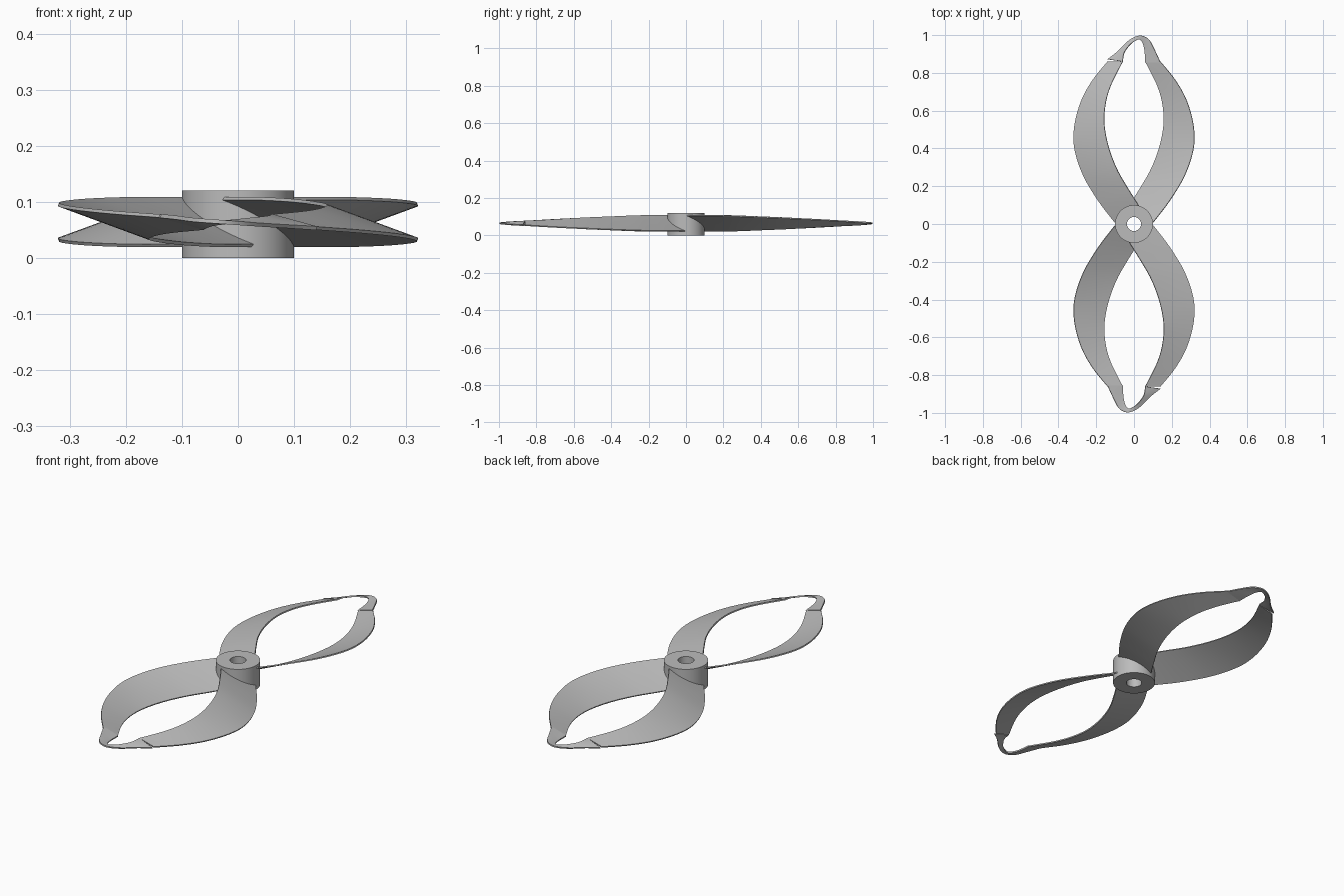
import bpy, math
from mathutils import Vector, Matrix

cube = bpy.data.objects.get("Cube")
if cube:
    bpy.data.objects.remove(cube, do_unlink=True)

MID = 0.064      # height of the blade plane
HUB_R, BORE_R, HUB_H = 0.10, 0.037, 0.12

grey = bpy.data.materials.new("light grey")
grey.use_nodes = True
colour = (0.5, 0.5, 0.5, 1)
grey.diffuse_color = colour
grey.node_tree.nodes["Principled BSDF"].inputs["Base Color"].default_value = colour


def spline(points, steps=8):
    """Smooth curve through the points."""
    p = [Vector(q) for q in points]
    p = [2 * p[0] - p[1]] + p + [2 * p[-1] - p[-2]]
    out = []
    for a, b, c, d in zip(p, p[1:], p[2:], p[3:]):
        for i in range(steps):
            t = i / steps
            out.append(0.5 * (2 * b + (c - a) * t + (2 * a - 5 * b + 4 * c - d) * t * t
                              + (3 * b - a - 3 * c + d) * t ** 3))
    return out + [p[-2]]


def finish(obj):
    bpy.ops.object.select_all(action="DESELECT")
    obj.select_set(True)
    bpy.context.view_layer.objects.active = obj
    for mod in list(obj.modifiers):
        bpy.ops.object.modifier_apply(modifier=mod.name)
    bpy.ops.object.shade_smooth_by_angle(angle=math.radians(35))


def add_mesh(name, verts, faces):
    mesh = bpy.data.meshes.new(name)
    mesh.from_pydata([tuple(v) for v in verts], [], faces)
    mesh.materials.append(grey)
    obj = bpy.data.objects.new(name, mesh)
    bpy.context.collection.objects.link(obj)
    return obj


def band(name, outer, inner, thickness, across=6):
    """Thin sheet spanning two edge curves."""
    a, b = spline(outer), spline(inner)
    verts = [p.lerp(q, j / across) for p, q in zip(a, b) for j in range(across + 1)]
    n = across + 1
    faces = [(i * n + j, i * n + j + 1, (i + 1) * n + j + 1, (i + 1) * n + j)
             for i in range(len(a) - 1) for j in range(across)]
    obj = add_mesh(name, verts, faces)
    mod = obj.modifiers.new("thickness", "SOLIDIFY")
    mod.thickness = thickness
    mod.offset = 0
    finish(obj)
    return obj


def copy_turned(obj, name, matrix):
    twin = obj.copy()
    twin.data = obj.data.copy()
    twin.name = name
    twin.data.transform(matrix)
    bpy.context.collection.objects.link(twin)
    return twin


# Hub: a ring with a bore
N = 64
profile = [(HUB_R, 0), (HUB_R, HUB_H), (BORE_R, HUB_H), (BORE_R, 0)]
hub_verts = [(r * math.cos(2 * math.pi * i / N), r * math.sin(2 * math.pi * i / N), z)
             for i in range(N) for r, z in profile]
hub_faces = [(i * 4 + j, (i + 1) % N * 4 + j, (i + 1) % N * 4 + (j + 1) % 4, i * 4 + (j + 1) % 4)
             for i in range(N) for j in range(4)]
finish(add_mesh("hub", hub_verts, hub_faces))

# Blade edges in plan, with half height above or below the blade plane
outer = [(0.095, 0.0), (0.19, 0.125), (0.27, 0.26), (0.315, 0.4),
         (0.315, 0.52), (0.28, 0.65), (0.22, 0.76), (0.14, 0.86)]
inner = [(-0.03, 0.09), (0.03, 0.185), (0.09, 0.29), (0.135, 0.41),
         (0.157, 0.53), (0.15, 0.64), (0.12, 0.74), (0.06, 0.86)]
rise = [0.042, 0.042, 0.039, 0.034, 0.029, 0.023, 0.017, 0.011]
blade_right = band("back_right_blade",
                   [(x, y, MID + h) for (x, y), h in zip(outer, rise)],
                   [(x, y, MID - h) for (x, y), h in zip(inner, rise)], 0.006)

# Opposite blade: turned half way round the long axis
pivot = Matrix.Translation((0, 0, MID))
flip = pivot @ Matrix.Rotation(math.pi, 4, "Y") @ pivot.inverted()
blade_left = copy_turned(blade_right, "back_left_blade", flip)

# Tip loop joining the two blades
tip_outer = [(-0.14, 0.872), (-0.09, 0.91), (-0.04, 0.96), (0.0, 0.988),
             (0.04, 0.997), (0.08, 0.975), (0.11, 0.92), (0.14, 0.855)]
tip_inner = [(-0.06, 0.86), (-0.052, 0.905), (-0.025, 0.945), (0.0, 0.966),
             (0.027, 0.977), (0.045, 0.96), (0.056, 0.92), (0.06, 0.855)]
tilt = [-0.011, -0.008, -0.005, -0.002, 0.001, 0.004, 0.008, 0.011]
tip = band("back_tip_loop",
           [(x, y, MID + h) for (x, y), h in zip(tip_outer, tilt)],
           [(x, y, MID - h) for (x, y), h in zip(tip_inner, tilt)], 0.007)

# Second loop: half turn about the hub axis
half_turn = Matrix.Rotation(math.pi, 4, "Z")
for part, name in ((blade_right, "front_left_blade"), (blade_left, "front_right_blade"),
                   (tip, "front_tip_loop")):
    copy_turned(part, name, half_turn)
